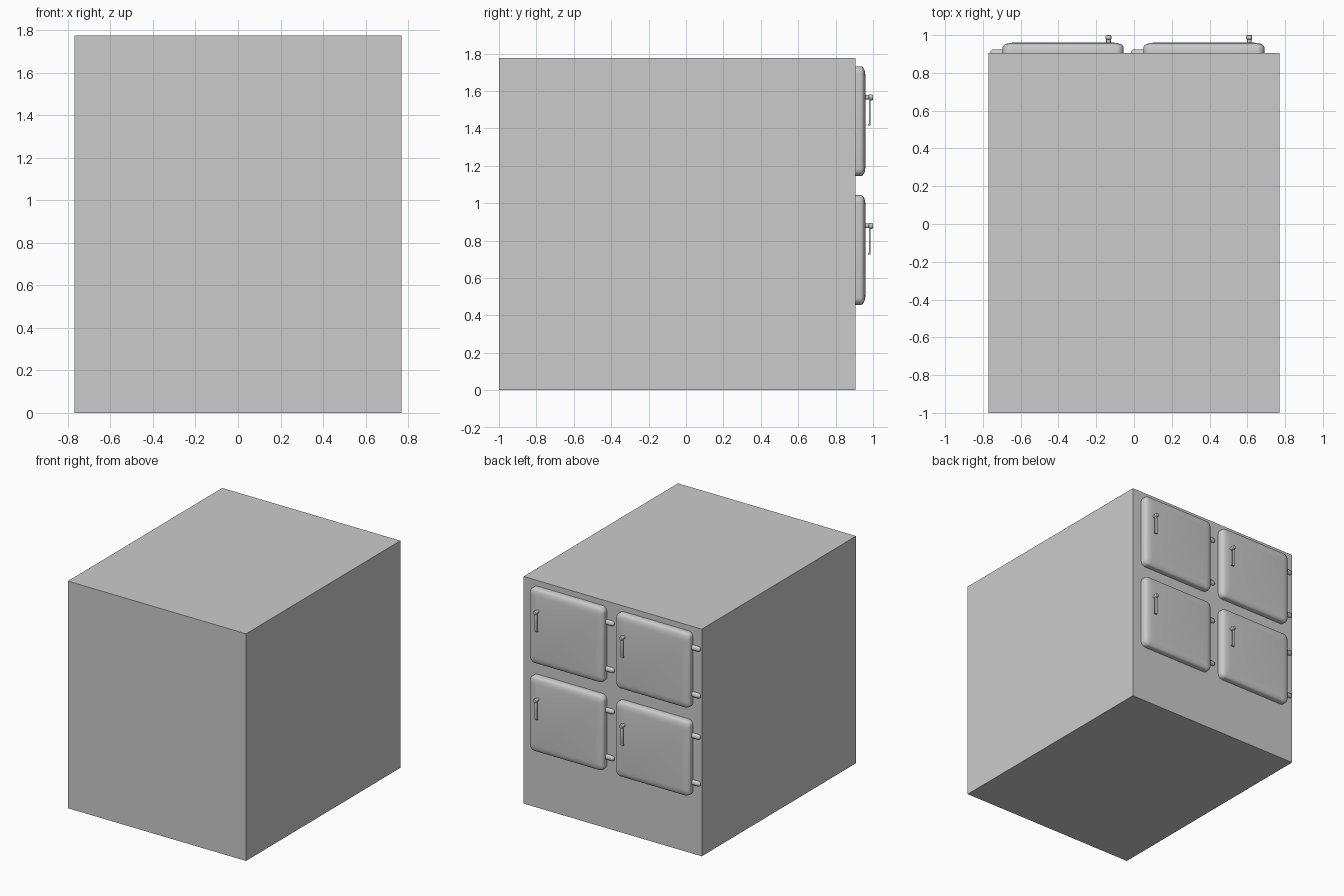
import bpy, bmesh, math
from mathutils import Matrix

if "Cube" in bpy.data.objects:
    bpy.data.objects.remove(bpy.data.objects["Cube"])

BACK = 0.905   # plane of the cabinet face that carries the doors


def add_object(name, bm, angle=35):
    bmesh.ops.recalc_face_normals(bm, faces=bm.faces)
    mesh = bpy.data.meshes.new(name)
    bm.to_mesh(mesh)
    bm.free()
    ob = bpy.data.objects.new(name, mesh)
    bpy.context.collection.objects.link(ob)
    bpy.ops.object.select_all(action='DESELECT')
    ob.select_set(True)
    bpy.context.view_layer.objects.active = ob
    bpy.ops.object.shade_smooth_by_angle(angle=math.radians(angle))
    return ob


def box(name, x, y, z, bevel=0):
    bm = bmesh.new()
    bmesh.ops.create_cube(bm, size=1)
    for v in bm.verts:
        v.co = [lo + (c + 0.5) * (hi - lo) for c, (lo, hi) in zip(v.co, (x, y, z))]
    if bevel:
        bmesh.ops.bevel(bm, geom=bm.edges[:], offset=bevel, segments=2,
                        profile=0.5, affect='EDGES')
    return add_object(name, bm)


def lathe(name, profile, matrix, sides=20):
    """Capped solid of revolution; profile is (radius, distance along local z)."""
    bm = bmesh.new()
    rings = [[bm.verts.new((r * math.cos(2 * math.pi * i / sides),
                            r * math.sin(2 * math.pi * i / sides), h))
              for i in range(sides)] for r, h in profile]
    skin(bm, rings)
    bm.transform(matrix)
    return add_object(name, bm)


def skin(bm, rings):
    for a, b in zip(rings, rings[1:]):
        for i in range(len(a)):
            j = (i + 1) % len(a)
            bm.faces.new((a[i], a[j], b[j], b[i]))
    bm.faces.new(rings[0])
    bm.faces.new(rings[-1])


def door(name, cx, cz, w, h, r=0.04, steps=6):
    """Rounded rectangle lofted through a softly domed edge."""
    bm = bmesh.new()
    rings = []
    for y, inset in ((0, 0), (0.032, 0), (0.040, 0.004), (0.047, 0.014),
                     (0.052, 0.030), (0.055, 0.052)):
        ring = []
        rr = max(r - inset * 0.4, 0.02)
        for k, (sx, sz) in enumerate(((1, 1), (-1, 1), (-1, -1), (1, -1))):
            for s in range(steps + 1):
                a = math.pi / 2 * (k + s / steps)
                ring.append(bm.verts.new((
                    cx + sx * (w / 2 - inset - rr) + rr * math.cos(a),
                    BACK + y,
                    cz + sz * (h / 2 - inset - rr) + rr * math.sin(a))))
        rings.append(ring)
    skin(bm, rings)
    return add_object(name, bm)


# Cabinet
box("cabinet", (-0.77, 0.77), (-1, BACK), (0, 1.775))

along_y = Matrix.Rotation(-math.pi / 2, 4, 'X')
along_x = Matrix.Rotation(math.pi / 2, 4, 'Y')

for row, cz in (("upper", 1.438), ("lower", 0.75)):
    for side, cx in (("left", 0.37), ("right", -0.375)):
        tag = f"{row}_{side}"
        door(f"door_{tag}", cx, cz, 0.64, 0.587)

        # Handle: headed peg with a flat lever hanging from it
        hx, hz = cx + 0.24, cz + 0.128
        lathe(f"handle_peg_{tag}",
              [(0.012, 0.05), (0.012, 0.072), (0.016, 0.074), (0.016, 0.088),
               (0.013, 0.094), (0.007, 0.095)],
              Matrix.Translation((hx, BACK, hz)) @ along_y)
        box(f"handle_lever_{tag}", (hx - 0.012, hx + 0.012), (0.979, 0.986),
            (hz - 0.152, hz), 0.002)
        box(f"handle_lip_{tag}", (hx - 0.012, hx + 0.012), (0.973, 0.985),
            (hz - 0.152, hz - 0.143), 0.002)

        # Hinges: half-sunk round-ended barrels beside the door
        for end, dz in (("top", 0.175), ("bottom", -0.19)):
            lathe(f"hinge_{end}_{tag}",
                  [(0.006, -0.068), (0.013, -0.065), (0.018, -0.058),
                   (0.020, -0.048), (0.020, 0.01)],
                  Matrix.Translation((cx - 0.318, BACK, cz + dz)) @ along_x)
